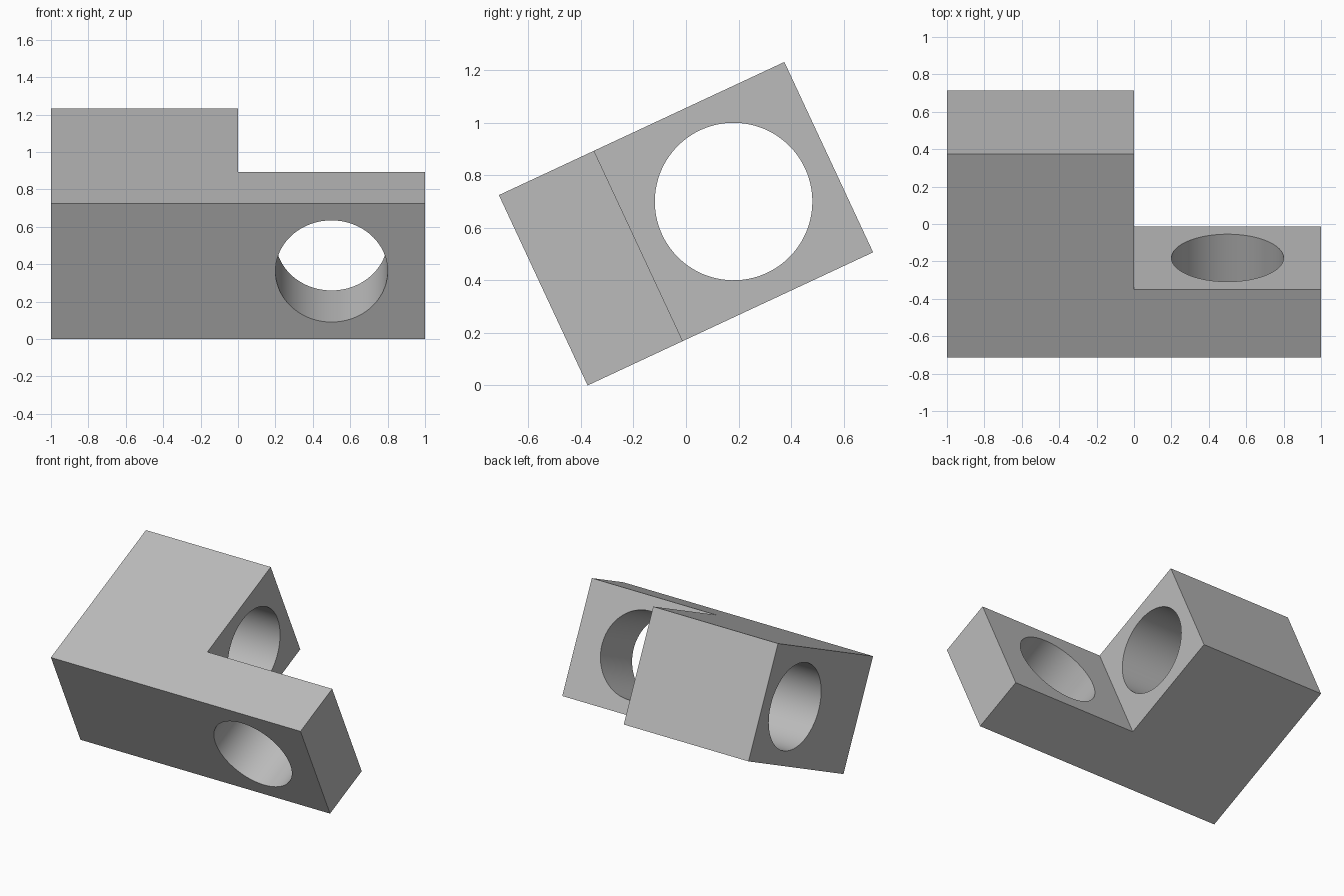
import bpy
import bmesh
from math import radians, cos, sin
from mathutils import Matrix

if "Cube" in bpy.data.objects:
    bpy.data.objects.remove(bpy.data.objects["Cube"], do_unlink=True)

LONG, DEEP, THICK, HEIGHT = 2.0, 1.2, 0.4, 0.8
HOLE_RADIUS = 0.3
TILT = radians(25)

# Plain grey finish
grey = bpy.data.materials.new("grey")
grey.use_nodes = True
colour = (0.5, 0.5, 0.5, 1)
grey.diffuse_color = colour
grey.node_tree.nodes["Principled BSDF"].inputs["Base Color"].default_value = colour

# L-shaped body: footprint extruded upwards
half = LONG / 2
footprint = [(-half, 0), (half, 0), (half, THICK), (0, THICK), (0, DEEP), (-half, DEEP)]
bm = bmesh.new()
base = bm.faces.new([bm.verts.new((x, y, 0)) for x, y in footprint])
top = bmesh.ops.extrude_face_region(bm, geom=[base])["geom"]
bmesh.ops.translate(bm, vec=(0, 0, HEIGHT),
                    verts=[v for v in top if isinstance(v, bmesh.types.BMVert)])
bmesh.ops.recalc_face_normals(bm, faces=bm.faces)
mesh = bpy.data.meshes.new("angle_block")
bm.to_mesh(mesh)
bm.free()
block = bpy.data.objects.new("angle_block", mesh)
bpy.context.collection.objects.link(block)
mesh.materials.append(grey)


def drill(name, centre, rotation, depth):
    """Cut a round through-hole in the block."""
    bpy.ops.mesh.primitive_cylinder_add(vertices=96, radius=HOLE_RADIUS, depth=depth,
                                        location=centre, rotation=rotation)
    cutter = bpy.context.object
    cutter.name = name
    cutter.hide_render = True
    cutter.data.materials.append(grey)
    cut = block.modifiers.new(name, "BOOLEAN")
    cut.operation = "DIFFERENCE"
    cut.solver = "EXACT"
    cut.object = cutter
    bpy.context.view_layer.objects.active = block
    bpy.ops.object.modifier_apply(modifier=name)
    bpy.data.objects.remove(cutter, do_unlink=True)


# One hole through each arm
mid = HEIGHT / 2
drill("bar_hole", (half / 2, THICK / 2, mid), (radians(90), 0, 0), THICK * 1.5)
drill("arm_hole", (-half / 2, (THICK + DEEP) / 2, mid), (0, radians(90), 0), half * 1.5)

# Tilt the block back about its lower front edge and centre it
shift_y = (HEIGHT * sin(TILT) - DEEP * cos(TILT)) / 2
block.data.transform(Matrix.Translation((0, shift_y, 0)) @ Matrix.Rotation(TILT, 4, "X"))

bpy.ops.object.select_all(action="DESELECT")
block.select_set(True)
bpy.context.view_layer.objects.active = block
bpy.ops.object.shade_smooth_by_angle(angle=radians(30))
